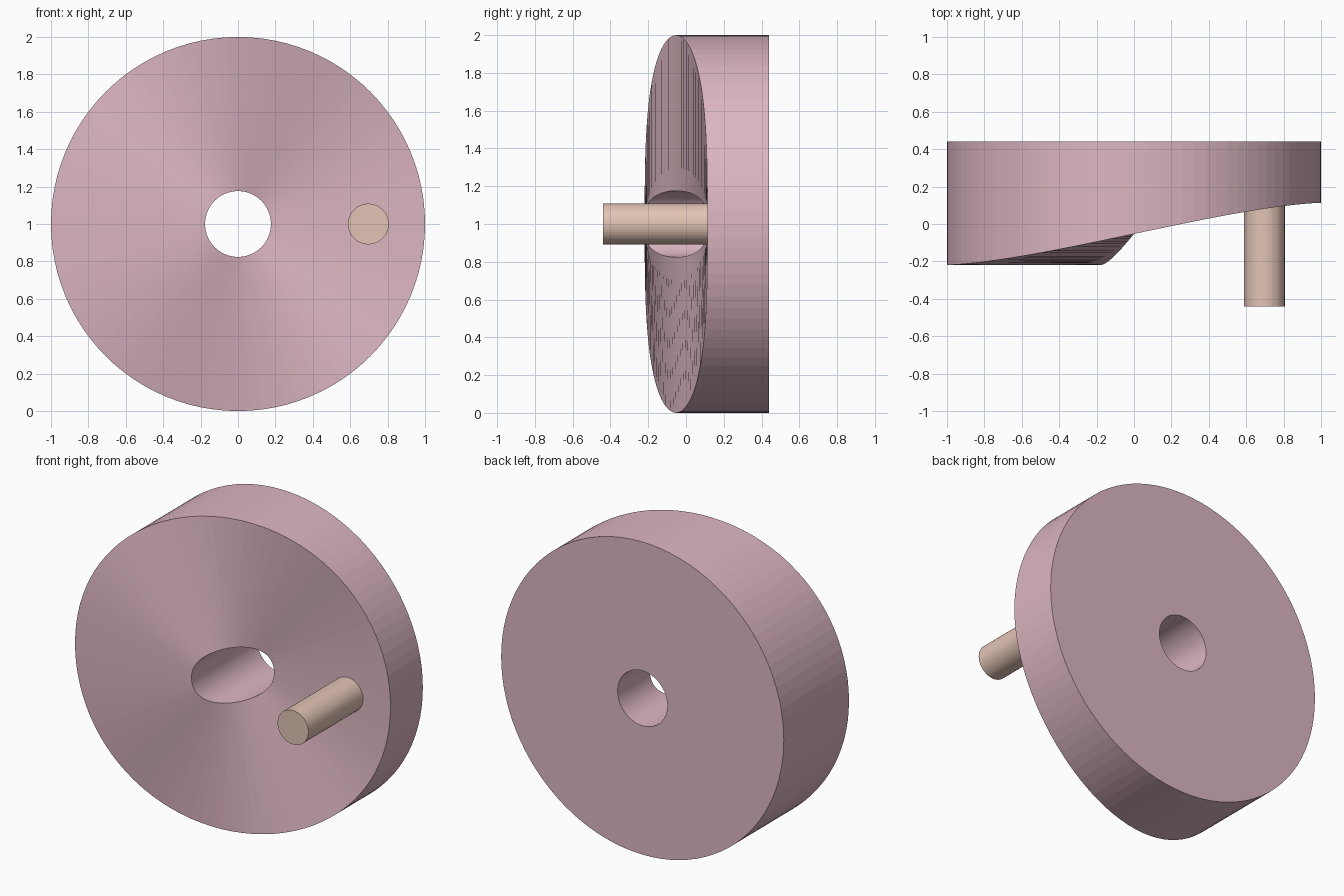
import bpy, bmesh, math

if "Cube" in bpy.data.objects:
    bpy.data.objects.remove(bpy.data.objects["Cube"])

N = 96                      # divisions around the disc
R_OUT, R_IN = 1.0, 0.176    # rim and bore radii
Y_BACK, Y_MID, LIFT = 0.44, -0.053, 0.166


def material(name, color):
    m = bpy.data.materials.new(name)
    m.diffuse_color = (*color, 1)
    m.use_nodes = True
    m.node_tree.nodes["Principled BSDF"].inputs["Base Color"].default_value = m.diffuse_color
    return m


def add_object(name, bm, mat):
    bmesh.ops.recalc_face_normals(bm, faces=bm.faces)
    me = bpy.data.meshes.new(name)
    bm.to_mesh(me)
    bm.free()
    me.materials.append(mat)
    ob = bpy.data.objects.new(name, me)
    bpy.context.collection.objects.link(ob)
    return ob


def face_height(a):
    # cycloidal rise and fall, one lobe per turn
    s = min(a, 2 * math.pi - a) / math.pi
    h = s - math.sin(2 * math.pi * s) / (2 * math.pi)
    return Y_MID + LIFT * (1 - 2 * h)


# Face cam: bored disc whose front face rises and falls around the axis
bm = bmesh.new()
rings = []
for i in range(N):
    a = 2 * math.pi * i / N
    c, s, y = math.cos(a), math.sin(a), face_height(a)
    section = [(R_OUT, y), (R_OUT, Y_BACK), (R_IN, Y_BACK), (R_IN, y)]
    rings.append([bm.verts.new((r * c, yy, 1 + r * s)) for r, yy in section])
for i in range(N):
    p, q = rings[i], rings[(i + 1) % N]
    for k in range(4):
        j = (k + 1) % 4
        bm.faces.new((p[k], q[k], q[j], p[j]))
add_object("cam_disc", bm, material("cam_pink", (0.72, 0.47, 0.54)))

# Follower pin resting on the low point of the cam face
bm = bmesh.new()
PIN_R, PIN_X, Y0, Y1 = 0.109, 0.697, -0.44, face_height(0)
bmesh.ops.create_cone(bm, cap_ends=True, segments=48, radius1=PIN_R,
                      radius2=PIN_R, depth=Y1 - Y0)
for v in bm.verts:
    x, y, z = v.co
    v.co = (PIN_X + x, (Y0 + Y1) / 2 + z, 1 + y)
add_object("follower_pin", bm, material("pin_tan", (0.76, 0.55, 0.46)))
